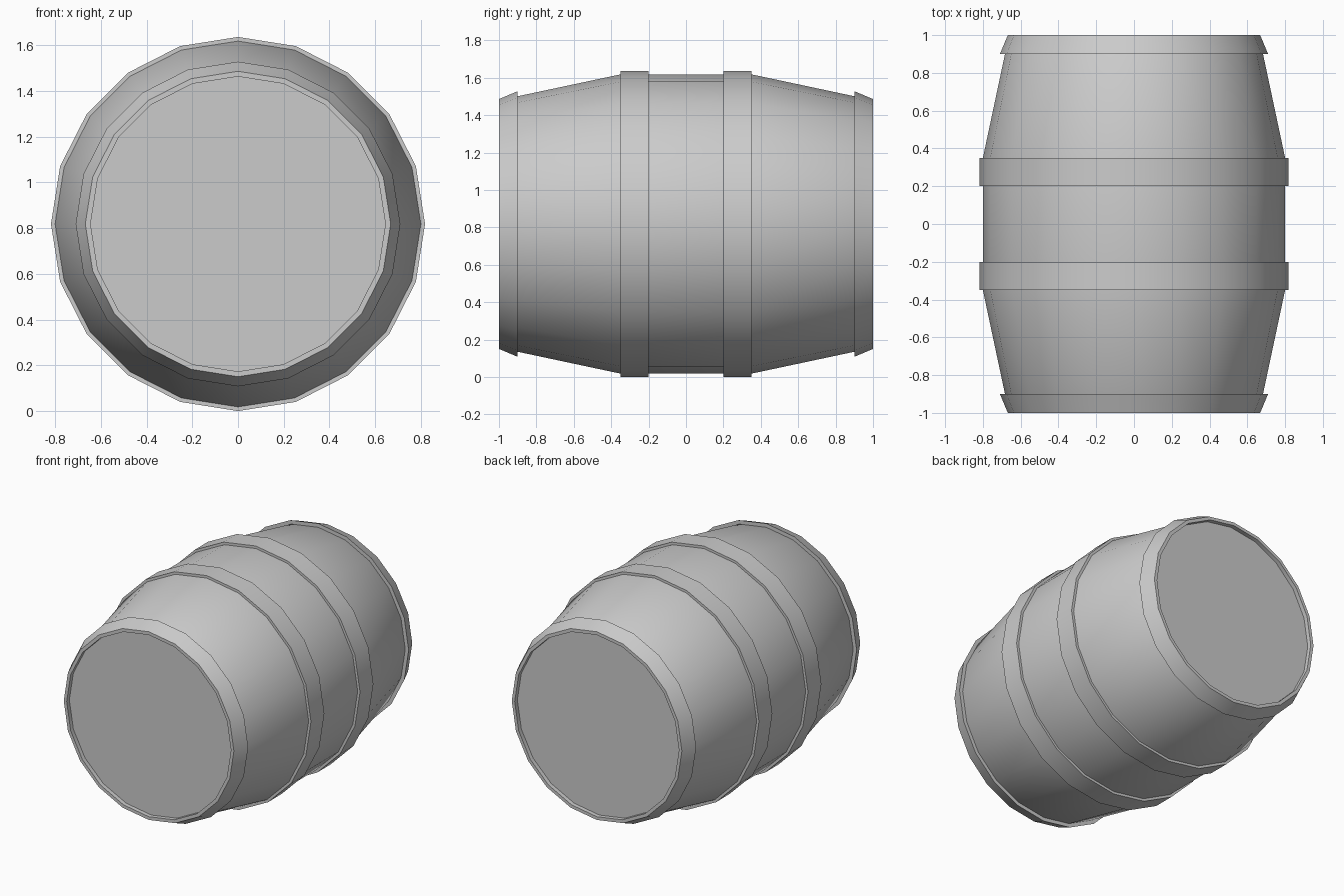
import bpy, math

if "Cube" in bpy.data.objects:
    bpy.data.objects.remove(bpy.data.objects["Cube"])

SIDES = 20
CENTRE_Z = 0.818


def lathe(name, profile, cap_ends=False):
    """Revolve (y, radius) points, listed from -y to +y, about the barrel axis."""
    verts, faces = [], []
    for y, r in profile:
        for i in range(SIDES):
            a = 2 * math.pi * i / SIDES
            verts.append((r * math.cos(a), y, CENTRE_Z + r * math.sin(a)))
    for k in range(len(profile) - 1):
        for i in range(SIDES):
            j = (i + 1) % SIDES
            a, b = k * SIDES, (k + 1) * SIDES
            faces.append((a + i, b + i, b + j, a + j))
    if cap_ends:
        last = (len(profile) - 1) * SIDES
        faces.append(tuple(range(SIDES)))
        faces.append(tuple(last + i for i in reversed(range(SIDES))))
    mesh = bpy.data.meshes.new(name)
    mesh.from_pydata(verts, [], faces)
    mesh.update()
    obj = bpy.data.objects.new(name, mesh)
    bpy.context.collection.objects.link(obj)
    bpy.ops.object.select_all(action='DESELECT')
    obj.select_set(True)
    bpy.context.view_layer.objects.active = obj
    bpy.ops.object.shade_smooth_by_angle(angle=math.radians(30))
    return obj


def mirrored(profile):
    return [(-y, r) for y, r in reversed(profile)]


# Bulging body with slightly recessed lids
half = [(0.35, 0.80), (0.90, 0.683), (0.97, 0.645)]
lathe("barrel_body", mirrored(half) + half, cap_ends=True)

# Middle hoops, and flared end hoops with a flat rim around each lid
middle = [(0.20, 0.80), (0.20, 0.818), (0.35, 0.818), (0.35, 0.80)]
end = [(0.90, 0.683), (0.90, 0.71), (1.00, 0.668), (1.00, 0.645), (0.97, 0.645)]
for part, profile in (("middle_hoop", middle), ("end_hoop", end)):
    lathe("back_" + part, profile)
    lathe("front_" + part, mirrored(profile))
